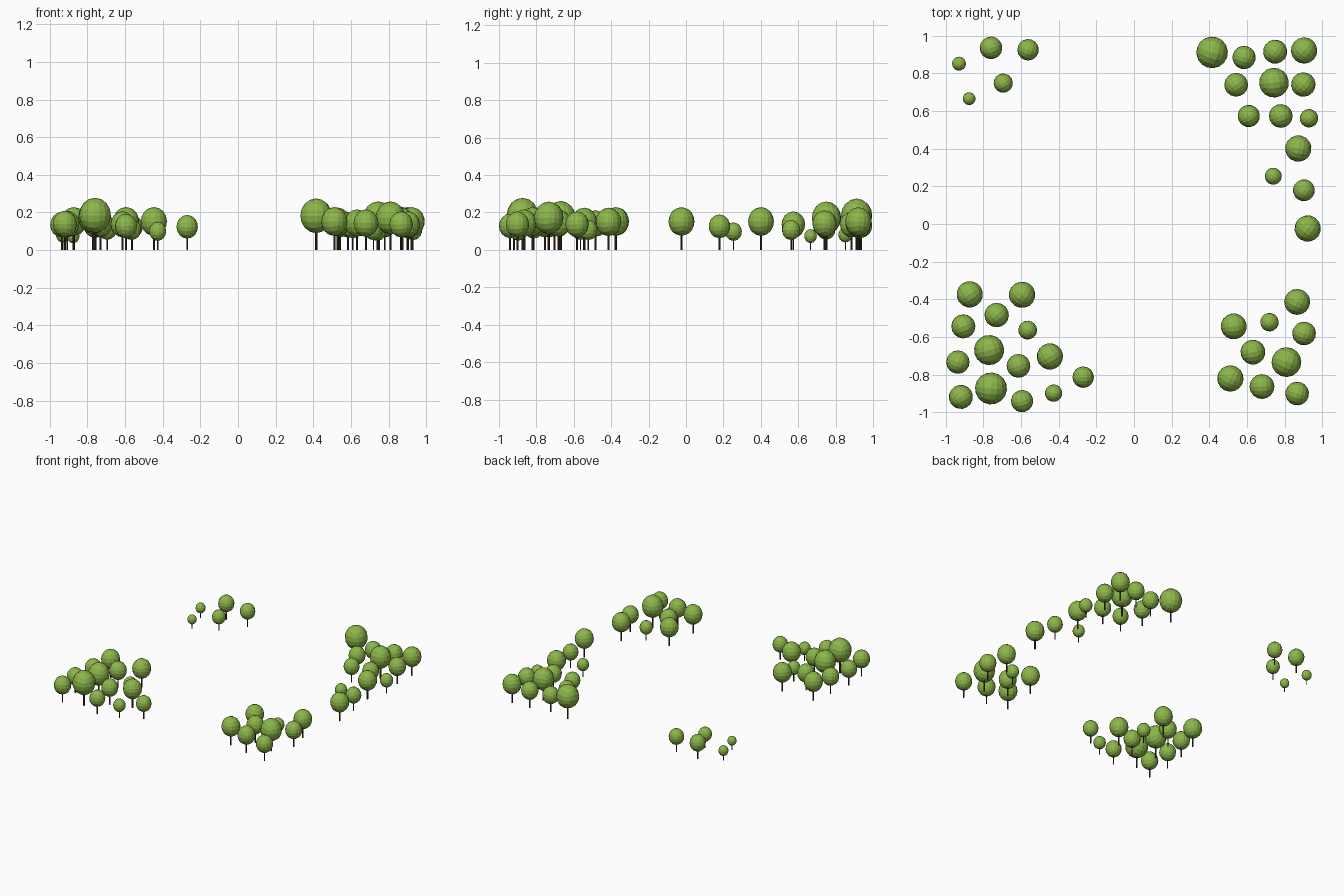
import bpy, bmesh, math, random
from mathutils import Matrix, Vector

if "Cube" in bpy.data.objects:
    bpy.data.objects.remove(bpy.data.objects["Cube"])

random.seed(4)


def material(name, rgb):
    m = bpy.data.materials.new(name)
    m.diffuse_color = (*rgb, 1)
    m.use_nodes = True
    m.node_tree.nodes["Principled BSDF"].inputs["Base Color"].default_value = m.diffuse_color
    return m


leaf = material("leaf green", (0.262, 0.47, 0.068))
bark = material("dark bark", (0.06, 0.032, 0.017))

# Groves: (x, y, crown radius) for every tree
GROVES = {
    "back_left": [(-.93, .856, .037), (-.76, .94, .06), (-.563, .93, .057),
                  (-.695, .753, .051), (-.876, .67, .034)],
    "back_right": [(.415, .916, .084), (.585, .889, .062), (.75, .92, .064),
                   (.904, .926, .07), (.543, .744, .063), (.744, .755, .079),
                   (.90, .745, .065), (.61, .578, .059), (.78, .578, .063),
                   (.93, .566, .049)],
    "right_row": [(.873, .405, .07), (.74, .258, .045), (.903, .183, .058),
                  (.923, -.02, .07)],
    "front_left": [(-.873, -.37, .07), (-.595, -.372, .07), (-.907, -.54, .064),
                   (-.73, -.48, .065), (-.565, -.56, .05), (-.936, -.73, .062),
                   (-.77, -.666, .08), (-.614, -.75, .063), (-.447, -.70, .07)],
    "front_edge": [(-.27, -.81, .057), (-.92, -.915, .064), (-.76, -.87, .085),
                   (-.595, -.937, .059), (-.427, -.895, .046)],
    "front_right": [(.867, -.41, .069), (.53, -.54, .069), (.72, -.518, .049),
                    (.904, -.578, .063), (.632, -.677, .066), (.81, -.73, .079),
                    (.512, -.817, .07), (.68, -.86, .066), (.867, -.897, .063)],
}


def crown_mesh():
    """Unit sphere made from a subdivided cube, flat faces."""
    bm = bmesh.new()
    bmesh.ops.create_cube(bm, size=2)
    bmesh.ops.subdivide_edges(bm, edges=bm.edges[:], cuts=3, use_grid_fill=True)
    for v in bm.verts:
        # equal-angle spacing, then push out to the sphere
        v.co = Vector([math.tan(c * math.pi / 4) for c in v.co]).normalized()
    mesh = bpy.data.meshes.new("crown")
    bm.to_mesh(mesh)
    bm.free()
    mesh.materials.append(leaf)
    return mesh


def trunk_mesh():
    """Thin unit trunk standing on z = 0."""
    bm = bmesh.new()
    bmesh.ops.create_cone(bm, cap_ends=True, segments=8, radius1=.08, radius2=.08,
                          depth=1.5, matrix=Matrix.Translation((0, 0, .75)))
    mesh = bpy.data.meshes.new("trunk")
    bm.to_mesh(mesh)
    bm.free()
    mesh.materials.append(bark)
    return mesh


crown, trunk = crown_mesh(), trunk_mesh()


def add(name, mesh, loc, scale, turn):
    ob = bpy.data.objects.new(name, mesh)
    ob.location, ob.scale, ob.rotation_euler = loc, scale, (0, 0, turn)
    bpy.context.collection.objects.link(ob)


# Plant the trees; height follows crown size
for grove, trees in GROVES.items():
    for i, (x, y, r) in enumerate(trees, 1):
        y -= .004
        turn = random.uniform(0, math.pi)
        add(f"{grove}_crown_{i}", crown, (x, y, r * 2.17), (r, r, r * 1.1), turn)
        add(f"{grove}_trunk_{i}", trunk, (x, y, 0), (r, r, r), turn)
